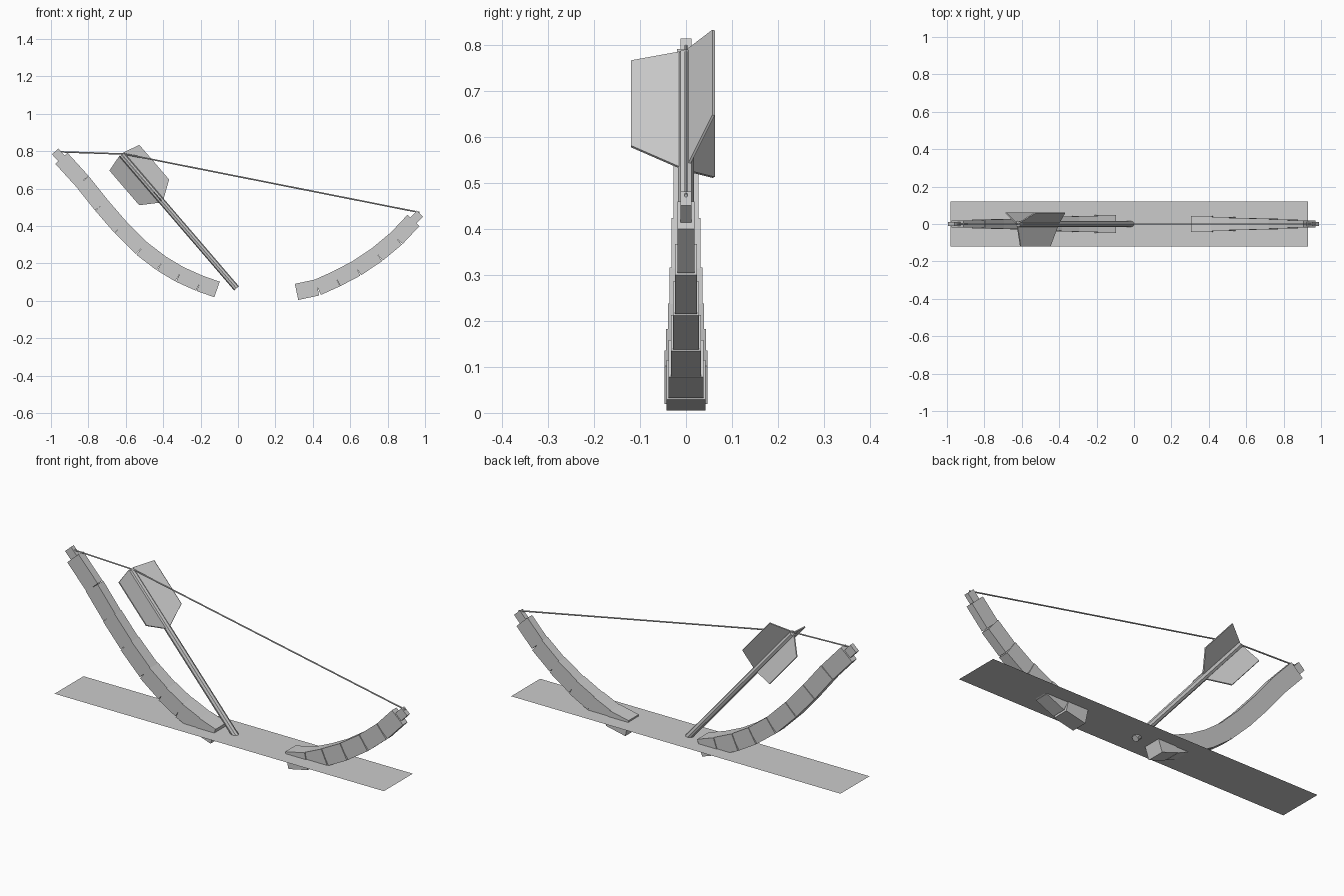
import bpy, bmesh
from mathutils import Vector, Matrix

if "Cube" in bpy.data.objects:
    bpy.data.objects.remove(bpy.data.objects["Cube"], do_unlink=True)

grey = bpy.data.materials.new("plain_grey")
grey.use_nodes = True
grey.diffuse_color = (0.6, 0.6, 0.6, 1)
grey.node_tree.nodes["Principled BSDF"].inputs["Base Color"].default_value = (0.6, 0.6, 0.6, 1)


def finish(name, bm):
    mesh = bpy.data.meshes.new(name)
    bm.to_mesh(mesh)
    bm.free()
    mesh.materials.append(grey)
    obj = bpy.data.objects.new(name, mesh)
    bpy.context.collection.objects.link(obj)
    return obj


def frame(a, b):
    """Matrix at the middle of a-b: local x along it, y across the model."""
    along = (b - a).normalized()
    across = Vector((0, 1, 0))
    up = along.cross(across)
    m = Matrix((along, across, up)).transposed().to_4x4()
    m.translation = (a + b) / 2
    return m


def add_box(bm, a, b, width, height):
    size = Matrix.Diagonal(((b - a).length, width, height, 1))
    bmesh.ops.create_cube(bm, size=1, matrix=frame(a, b) @ size)


def add_rod(bm, a, b, radius, sides):
    turn = (b - a).to_track_quat('Z', 'Y').to_matrix().to_4x4()
    bmesh.ops.create_cone(bm, cap_ends=True, segments=sides, radius1=radius, radius2=radius,
                          depth=(b - a).length, matrix=Matrix.Translation((a + b) / 2) @ turn)


def limb(name, path, wide, narrow):
    """Bent limb of stepped blocks, narrowing toward the tip."""
    pts = [Vector((x, 0, z)) for x, z in path]
    bm = bmesh.new()
    n = len(pts) - 1
    for i in range(n):
        width = wide + (narrow - wide) * i / (n - 1)
        add_box(bm, pts[i], pts[i + 1], width, 0.088)
    # small nock block at the end
    d = (pts[-1] - pts[-2]).normalized()
    add_box(bm, pts[-1] - d * 0.005, pts[-1] + d * 0.05, 0.024, 0.046)
    return finish(name, bm)


# bow limbs, from the grip outward
limb("right_limb", [(-0.112, 0.061), (-0.206, 0.094), (-0.313, 0.142), (-0.41, 0.2),
                    (-0.516, 0.281), (-0.628, 0.393), (-0.73, 0.511), (-0.832, 0.639),
                    (-0.944, 0.762)], 0.094, 0.04)
limb("left_limb", [(0.313, 0.048), (0.425, 0.072), (0.527, 0.118), (0.634, 0.174),
                   (0.746, 0.249), (0.848, 0.334), (0.938, 0.43)], 0.085, 0.038)

# bowstring
bm = bmesh.new()
nock = Vector((-0.605, 0, 0.785))
for end in (Vector((-0.96, 0, 0.797)), Vector((0.97, 0, 0.473))):
    add_rod(bm, nock, end, 0.004, 6)
finish("bowstring", bm)

# arrow shaft
tip, tail = Vector((-0.008, 0, 0.067)), Vector((-0.62, 0, 0.78))
bm = bmesh.new()
add_rod(bm, tip, tail, 0.017, 8)
finish("arrow_shaft", bm)

# three feathers around the shaft
axis = (tail - tip).normalized()
outline = [(0.614, 0.012), (0.676, 0.12), (0.92, 0.12), (0.946, 0.012)]
for i, name in enumerate(("front_feather", "upper_feather", "lower_feather")):
    out = Matrix.Rotation(i * 2.0944, 3, axis) @ Vector((0, -1, 0))
    side = axis.cross(out) * 0.003
    bm = bmesh.new()
    face = bm.faces.new([bm.verts.new(tip + axis * t + out * r - side) for t, r in outline])
    extruded = bmesh.ops.extrude_face_region(bm, geom=[face])["geom"]
    bmesh.ops.translate(bm, vec=side * 2, verts=[v for v in extruded if isinstance(v, bmesh.types.BMVert)])
    bmesh.ops.recalc_face_normals(bm, faces=bm.faces)
    finish(name, bm)

# flat strip the bow is sunk into
bm = bmesh.new()
bmesh.ops.create_grid(bm, x_segments=1, y_segments=1, size=0.5,
                      matrix=Matrix.Translation((-0.025, 0, 0.081)) @ Matrix.Diagonal((1.91, 0.24, 1, 1)))
finish("base_strip", bm)
